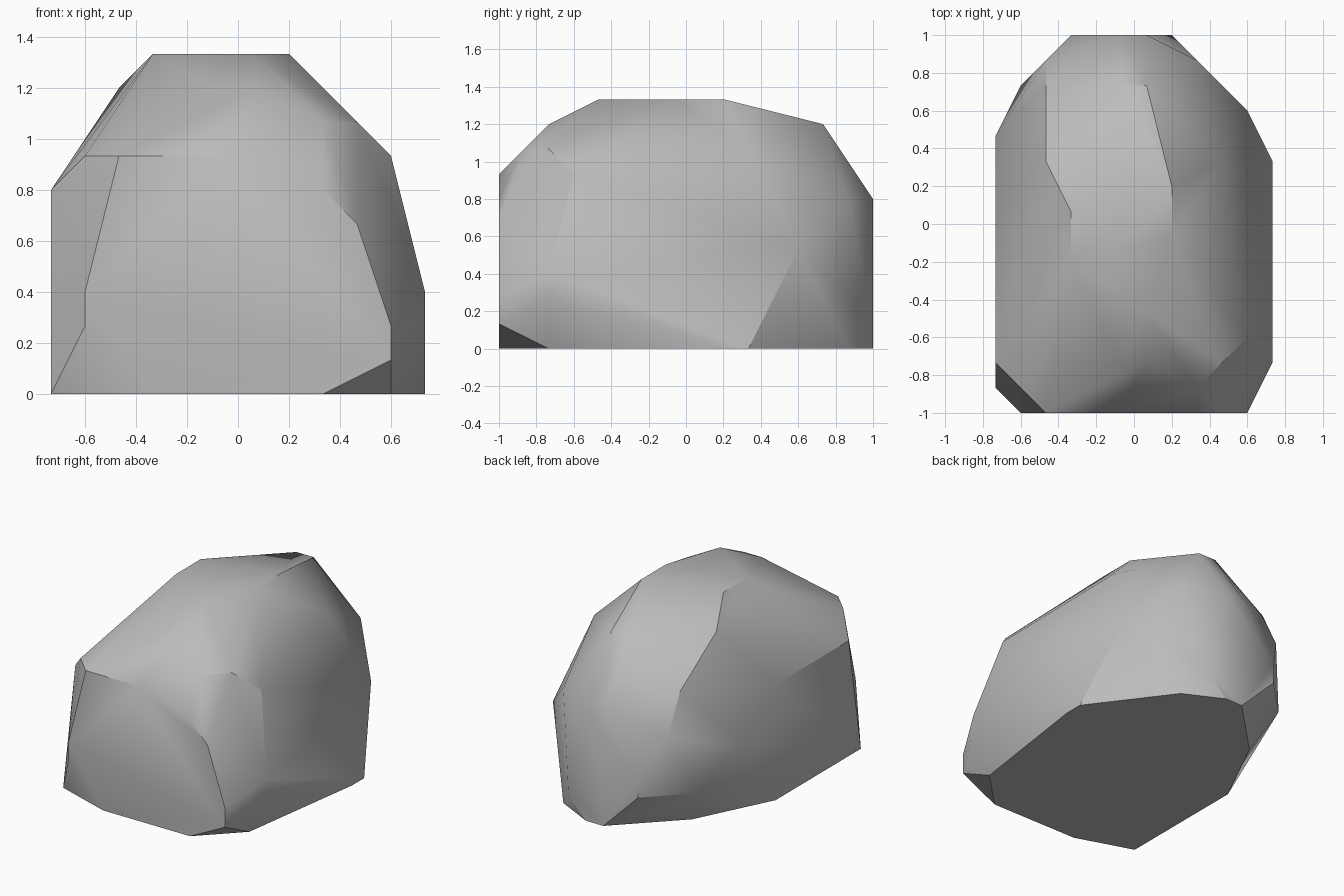
import bpy
import bmesh
import math

# Remove the default object
default_cube = bpy.data.objects.get("Cube")
if default_cube:
    bpy.data.objects.remove(default_cube, do_unlink=True)

GRID = 1 / 15  # the corners of the boulder sit on a coarse grid


def at_height(z, outline):
    """Corner points of the stone that share one height."""
    return [(x * GRID, y * GRID, z * GRID) for x, y in outline]


def make_material(name, colour):
    material = bpy.data.materials.new(name)
    material.use_nodes = True
    material.diffuse_color = colour
    shader = material.node_tree.nodes["Principled BSDF"]
    shader.inputs["Base Color"].default_value = colour
    shader.inputs["Roughness"].default_value = 0.9
    return material


# Flat base resting on the ground
base = at_height(0, [(11, 3), (11, 5), (5, 13), (1, 15), (-1, 15), (-7, 9),
                     (-11, 1), (-11, -13), (-5, -15), (5, -15), (9, -11)])

# Chipped lower rim
lower_rim = (at_height(2, [(9, -15), (3, 15)])
             + at_height(4, [(9, -15), (11, -11), (-9, -15), (-9, 11), (-5, 15)])
             + at_height(6, [(11, -11), (-9, -15), (-5, 15)]))

# Broad sides
sides = (at_height(8, [(9, 9), (-11, 7)])
         + at_height(10, [(7, -15), (-7, 13)])
         + at_height(12, [(5, -15), (-11, -11), (-11, 1),
                          (5, 13), (1, 15), (-1, 15)]))

# Sloping shoulders
shoulders = (at_height(14, [(-7, -15), (-1, -15), (-9, -13), (9, -9), (-7, 11)])
             + at_height(16, [(5, -13), (7, -11), (7, 5)])
             + at_height(18, [(-1, -11), (1, -11), (-7, 5), (-1, 11), (1, 11)]))

# Level crown
crown = at_height(20, [(1, -7), (3, -1), (3, 3), (-5, 1), (-5, -3)])

# Wrap the corners in one faceted skin
bm = bmesh.new()
for corner in base + lower_rim + sides + shoulders + crown:
    bm.verts.new(corner)
hull = bmesh.ops.convex_hull(bm, input=bm.verts[:], use_existing_faces=False)
unused = {v for v in hull["geom_interior"] + hull["geom_unused"]
          if isinstance(v, bmesh.types.BMVert) and not v.link_faces}
bmesh.ops.delete(bm, geom=list(unused), context="VERTS")

# Merge triangles that lie in one plane
bmesh.ops.dissolve_limit(bm, angle_limit=math.radians(1),
                         verts=bm.verts[:], edges=bm.edges[:])
bmesh.ops.recalc_face_normals(bm, faces=bm.faces[:])

mesh = bpy.data.meshes.new("boulder")
bm.to_mesh(mesh)
bm.free()
boulder = bpy.data.objects.new("boulder", mesh)
bpy.context.collection.objects.link(boulder)
mesh.materials.append(make_material("grey_stone", (0.5, 0.5, 0.5, 1)))

# Soft facets with crisp chipped edges
bpy.ops.object.select_all(action="DESELECT")
boulder.select_set(True)
bpy.context.view_layer.objects.active = boulder
bpy.ops.object.shade_smooth_by_angle(angle=math.radians(30))
